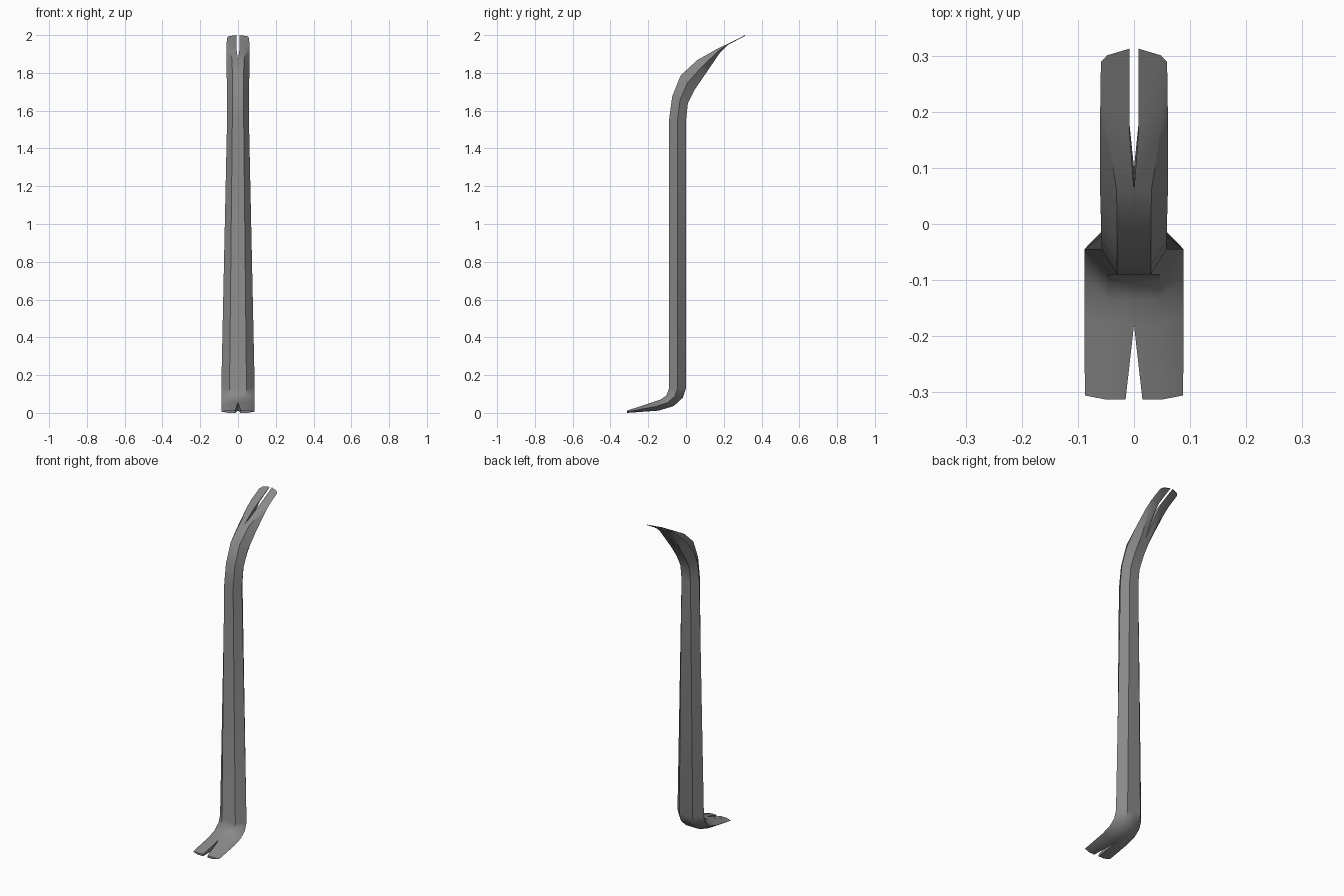
import bpy, bmesh

if "Cube" in bpy.data.objects:
    bpy.data.objects.remove(bpy.data.objects["Cube"])

# Stations along the bar: front edge (y, z), back edge (y, z),
# half width at the side ridge, half width of the flat, half slot width, tip slant
STATIONS = [
    ((-0.3125, 0.012), (-0.3125, 0.0), 0.0875, 0.052, 0.015, 0.007),
    ((-0.18, 0.055), (-0.145, 0.012), 0.0885, 0.049, 0.0, 0),
    ((-0.135, 0.07), (-0.065, 0.036), 0.0885, 0.046, 0.0, 0),
    ((-0.103, 0.093), (-0.017, 0.08), 0.0885, 0.045, 0.0, 0),
    ((-0.09, 0.13), (0.0, 0.13), 0.0885, 0.045, 0.0, 0),
    ((-0.09, 1.55), (0.0, 1.55), 0.058, 0.03, 0.0, 0),
    ((-0.073, 1.675), (0.01, 1.64), 0.058, 0.03, 0.0, 0),
    ((-0.028, 1.787), (0.045, 1.71), 0.059, 0.03, 0.0, 0),
    ((0.06, 1.868), (0.1, 1.79), 0.061, 0.031, 0.0, 0),
    ((0.165, 1.927), (0.178, 1.904), 0.061, 0.047, 0.008, 0),
    ((0.215, 1.951), (0.218, 1.946), 0.06, 0.05, 0.008, 0),
    ((0.3125, 2.0), (0.3125, 1.996), 0.059, 0.048, 0.008, 0.024),
]


def half_section(bm, station):
    """Right half of the hexagonal section, split by the slot."""
    (fy, fz), (by, bz), side, flat, slot, slant = station
    upper = fy > 0
    s = -slant if upper else slant
    t = 0.5 * s if upper else 0.1 * s   # the upper claw climbs as it slants
    k = 0.5 if upper else 0.0
    my, mz = (fy + by) / 2, (fz + bz) / 2
    pts = [(slot, fy, fz), (flat, fy + s * k, fz + t * k),
           (side, my + s, mz + t),
           (flat, by + s * k, bz + t * k), (slot, by, bz)]
    return [bm.verts.new(p) for p in pts]


bm = bmesh.new()
rings = [half_section(bm, s) for s in STATIONS]

# Outer skin, plus inner slot walls where the claws are split
for i, (a, b) in enumerate(zip(rings, rings[1:])):
    for j in range(4):
        bm.faces.new((a[j], a[j + 1], b[j + 1], b[j]))
    if STATIONS[i][4] > 0 or STATIONS[i + 1][4] > 0:
        bm.faces.new((a[4], a[0], b[0], b[4]))

# Claw tips
bm.faces.new(rings[0])
bm.faces.new(rings[-1])
bmesh.ops.recalc_face_normals(bm, faces=bm.faces)
# Make sure the open half shell faces outward
side_face = max(bm.faces, key=lambda f: f.calc_area())
if side_face.normal.x < 0 and side_face.calc_center_median().x > 0.03:
    bmesh.ops.reverse_faces(bm, faces=bm.faces)

mesh = bpy.data.meshes.new("pry_bar")
bm.to_mesh(mesh)
bm.free()
bar = bpy.data.objects.new("pry_bar", mesh)
bpy.context.collection.objects.link(bar)

# Dark steel
steel = bpy.data.materials.new("dark_steel")
steel.diffuse_color = (0.25, 0.25, 0.25, 1)
steel.use_nodes = True
steel.node_tree.nodes["Principled BSDF"].inputs["Base Color"].default_value = steel.diffuse_color
mesh.materials.append(steel)

# Mirror to the left half
mirror = bar.modifiers.new("Mirror", 'MIRROR')
mirror.use_clip = True
mirror.merge_threshold = 0.0005

bpy.context.view_layer.objects.active = bar
bar.select_set(True)
bpy.ops.object.modifier_apply(modifier="Mirror")
bpy.ops.object.shade_smooth_by_angle(angle=0.68)
